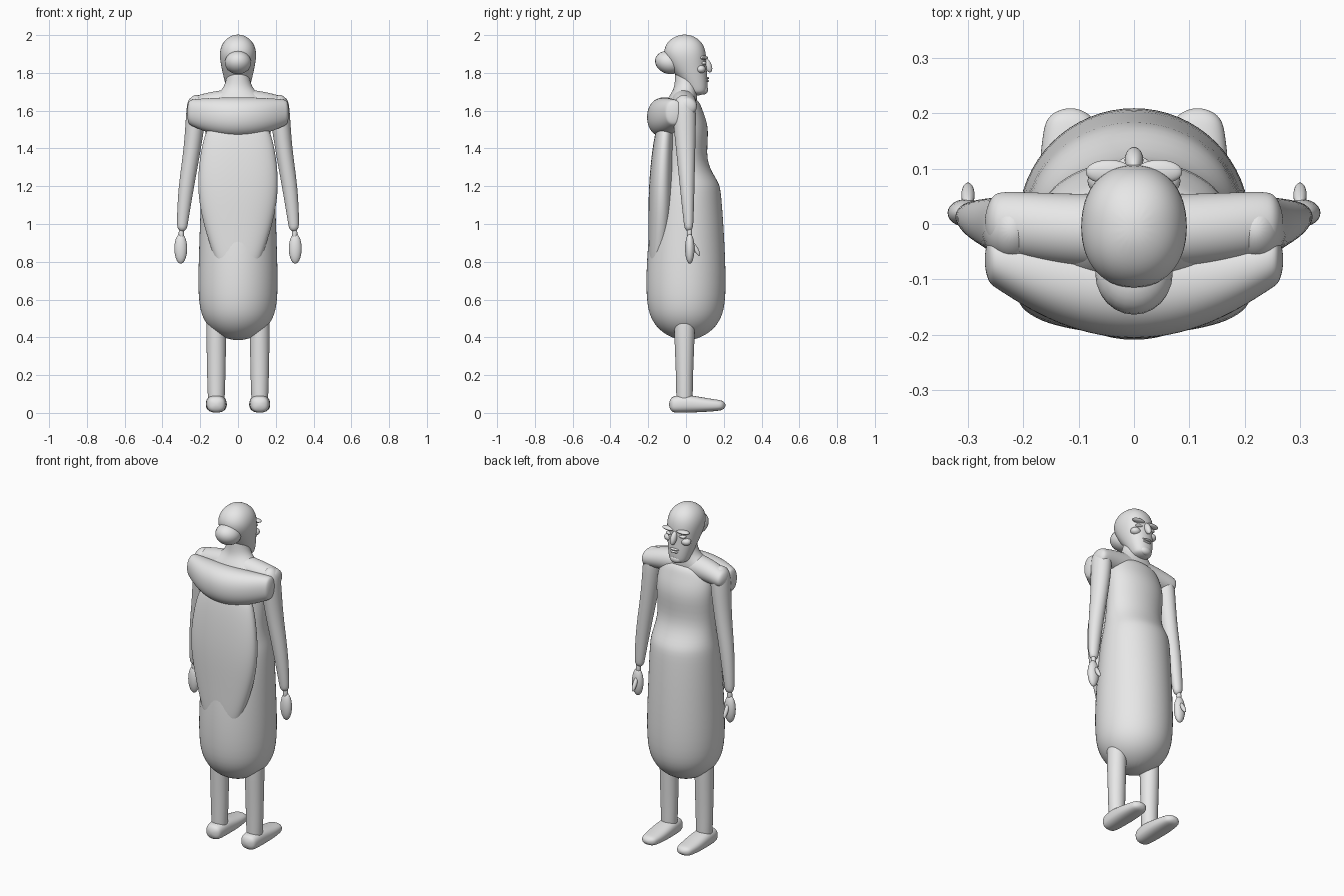
import bpy, bmesh
from math import cos, sin, pi, radians, copysign
from mathutils import Vector, Matrix, Euler

cube = bpy.data.objects.get("Cube")
if cube:
    bpy.data.objects.remove(cube, do_unlink=True)

GREY = (0.8, 0.8, 0.8, 1)
clay = bpy.data.materials.new("plain grey")
clay.use_nodes = True
clay.diffuse_color = GREY
clay.node_tree.nodes["Principled BSDF"].inputs["Base Color"].default_value = GREY


def finish(name, bm, levels):
    """Turn a bmesh into a smooth object with the shared material."""
    bmesh.ops.recalc_face_normals(bm, faces=bm.faces)
    for face in bm.faces:
        face.smooth = True
    mesh = bpy.data.meshes.new(name)
    bm.to_mesh(mesh)
    bm.free()
    mesh.materials.append(clay)
    obj = bpy.data.objects.new(name, mesh)
    bpy.context.collection.objects.link(obj)
    if levels:
        smoothing = obj.modifiers.new("smoothing", "SUBSURF")
        smoothing.levels = smoothing.render_levels = levels


def dome(ring, length):
    """Shrinking copies of an end ring that round it off over a length."""
    position, u, v, radius_u, radius_v = ring
    return [(position + length * sin(angle), u, v,
             radius_u * cos(angle), radius_v * cos(angle))
            for angle in map(radians, (30, 55, 80))]


def loft(name, axis, rings, low_end, high_end, power=2.0, sides=16):
    """Skin oval rings (position, u, v, radius u, radius v) along an axis."""
    place = {"x": lambda t, u, v: (t, u, v),
             "y": lambda t, u, v: (u, t, v),
             "z": lambda t, u, v: (u, v, t)}[axis]
    rings = dome(rings[0], -low_end)[::-1] + rings + dome(rings[-1], high_end)
    bm = bmesh.new()
    loops = []
    for t, u, v, radius_u, radius_v in rings:
        loop = []
        for i in range(sides):
            angle = 2 * pi * (i + 0.5) / sides
            across, along = [copysign(abs(value) ** (2 / power), value)
                             for value in (cos(angle), sin(angle))]
            point = place(t, u + radius_u * across, v + radius_v * along)
            loop.append(bm.verts.new(point))
        loops.append(loop)
    for lower, upper in zip(loops, loops[1:]):
        for i in range(sides):
            j = (i + 1) % sides
            bm.faces.new((lower[i], lower[j], upper[j], upper[i]))
    bm.faces.new(loops[0])
    bm.faces.new(loops[-1])
    finish(name, bm, 2)


def upright(name, profile, low_end, high_end, power=2.0):
    """Centred loft from (height, back y, front y, half width)."""
    rings = [(z, 0, (back + front) / 2, width, (front - back) / 2)
             for z, back, front, width in profile]
    loft(name, "z", rings, low_end, high_end, power)


def crosswise(name, reach, ring_at, end, power=2.0):
    """Symmetric loft from side to side, its rings given by a rule of x."""
    steps = [reach * i / 4 for i in range(-4, 5)]
    loft(name, "x", [(x, *ring_at(x * x)) for x in steps], end, end, power)


def blob(name, centre, radii, tilt=0.0):
    """Ellipsoid tilted about the x axis."""
    bm = bmesh.new()
    bmesh.ops.create_uvsphere(bm, u_segments=24, v_segments=14, radius=1)
    turn = Euler((tilt, 0, 0))
    bm.transform(Matrix.LocRotScale(Vector(centre), turn, Vector(radii)))
    finish(name, bm, 0)


# Dress: rounded hem, long skirt, waist and bodice
upright("dress", [
    (.6, -.22, .22, .22), (.9, -.21, .21, .21), (1.17, -.17, .19, .2),
    (1.22, -.15, .18, .19), (1.33, -.12, .1, .17), (1.5, -.1, .13, .18),
    (1.6, -.1, .09, .17)], low_end=.22, high_end=.08)

# Hanging back panel
upright("back_panel", [
    (.8, -.2, -.1, .12), (1, -.2, -.06, .19), (1.2, -.2, -.06, .225),
    (1.4, -.18, -.06, .2), (1.5, -.16, -.06, .17)],
    low_end=.06, high_end=.02, power=2.3)

# Rolled collar and shoulder yoke, both thinning towards the sides
crosswise("collar_roll", .25, lambda q: (
    -.115 + .8 * q, 1.565 + .4 * q, .095 - .7 * q, .108 - .6 * q),
    end=.02, power=2.2)
crosswise("shoulders", .24, lambda q: (
    -.015 + .3 * q, 1.645 - .4 * q, .07 - .2 * q, .07 - .3 * q), end=.03)

# Neck flaring into the shoulders
upright("neck", [
    (1.64, -.11, .06, .19), (1.68, -.09, .06, .13), (1.72, -.06, .06, .07),
    (1.8, -.06, .06, .06)], low_end=.02, high_end=.02)

# Head and gathered hair
upright("head", [
    (1.71, 0, .115, .06), (1.77, -.04, .115, .076), (1.83, -.09, .11, .09),
    (1.9, -.125, .11, .102)], low_end=.03, high_end=.105, power=2.2)
blob("hair_bun", (0, -.09, 1.855), (.07, .075, .06), tilt=-.3)

# Face details
blob("nose", (0, .115, 1.84), (.017, .02, .04), tilt=.4)
blob("upper_lip", (0, .107, 1.772), (.03, .016, .007))
blob("lower_lip", (0, .107, 1.757), (.025, .015, .007))
blob("chin", (0, .095, 1.71), (.035, .022, .024))

for side, s in (("left", 1), ("right", -1)):
    blob(side + "_brow", (s * .045, .094, 1.88), (.042, .022, .011))
    blob(side + "_eye", (s * .042, .092, 1.852), (.022, .016, .01))
    blob(side + "_cheek", (s * .054, .078, 1.82), (.03, .026, .022))

    # Arm drifting forward as it descends, then wrist, hand and thumb
    arm = [(1, .295, .03, .026), (1.2, .275, .043, .04),
           (1.4, .24, .046, .052), (1.6, .22, .056, .066)]
    loft(side + "_arm", "z", [(z, s * x, .04 * (1.35 - z), wide, deep)
                              for z, x, wide, deep in arm],
         low_end=.04, high_end=.085)
    blob(side + "_wrist", (s * .3, .018, .95), (.014, .014, .04))
    blob(side + "_hand", (s * .303, .02, .87), (.034, .025, .08))
    blob(side + "_thumb", (s * .3, .052, .868), (.012, .012, .042), tilt=.5)

    # Leg and foot
    leg = [(.05, .045, .045), (.2, .05, .045), (.5, .055, .06)]
    loft(side + "_leg", "z", [(z, s * .115, -.008, wide, deep)
                              for z, wide, deep in leg],
         low_end=.02, high_end=.02)
    foot = [(-.06, .045, .05, .045), (0, .05, .056, .05),
            (.1, .042, .058, .038), (.17, .04, .05, .03)]
    loft(side + "_foot", "y", [(y, s * .115, z, wide, tall)
                               for y, z, wide, tall in foot],
         low_end=.03, high_end=.04, power=2.5)
